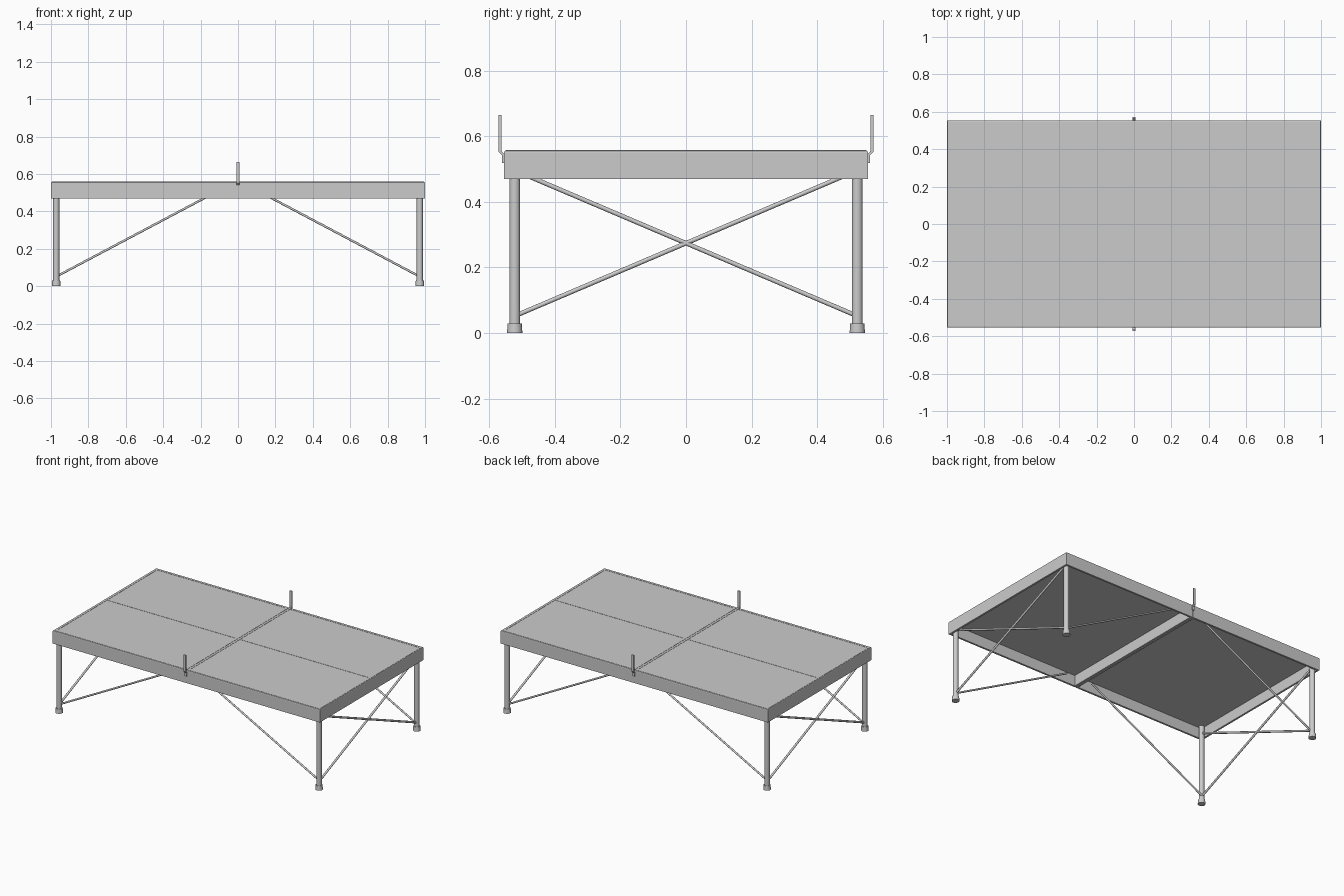
import bpy, bmesh
from mathutils import Vector

if "Cube" in bpy.data.objects:
    bpy.data.objects.remove(bpy.data.objects["Cube"])

HX, HY = 1.0, 0.554          # half length, half width
Z0, Z1 = 0.47, 0.557         # apron bottom, playing surface
WALL, SLAB = 0.018, 0.015    # apron thickness, top thickness


def finish(name, bm):
    bmesh.ops.recalc_face_normals(bm, faces=bm.faces)
    me = bpy.data.meshes.new(name)
    bm.to_mesh(me)
    bm.free()
    ob = bpy.data.objects.new(name, me)
    bpy.context.collection.objects.link(ob)
    return ob


def add_box(bm, lo, hi):
    lo, hi = Vector(lo), Vector(hi)
    vs = bmesh.ops.create_cube(bm, size=1)["verts"]
    for v in vs:
        v.co = Vector([(lo[i] + hi[i]) / 2 + v.co[i] * (hi[i] - lo[i]) for i in range(3)])
    return vs


def rod(name, a, b, r1, r2=None, sides=16):
    a, b = Vector(a), Vector(b)
    d = b - a
    bm = bmesh.new()
    bmesh.ops.create_cone(bm, cap_ends=True, segments=sides, radius1=r1,
                          radius2=r2 or r1, depth=d.length)
    bm.transform(d.to_track_quat('Z', 'Y').to_matrix().to_4x4())
    bmesh.ops.translate(bm, verts=bm.verts, vec=(a + b) / 2)
    ob = finish(name, bm)
    for p in ob.data.polygons:      # smooth sides, flat caps
        p.use_smooth = len(p.vertices) == 4
    return ob


for sx, end in ((-1, "left"), (1, "right")):
    # half table: tray open at the bottom, softened outer top edges
    bm = bmesh.new()
    xs = sorted((sx * 0.0008, sx * HX))
    add_box(bm, (xs[0], -HY, Z0), (xs[1], HY, Z1))
    bm.normal_update()
    bottom = min(bm.faces, key=lambda f: f.calc_center_median().z)
    bmesh.ops.inset_region(bm, faces=[bottom], thickness=WALL)
    res = bmesh.ops.extrude_discrete_faces(bm, faces=[bottom])
    for v in res["faces"][0].verts:
        v.co.z = Z1 - SLAB
    rim = [e for e in bm.edges
           if all(v.co.z > Z1 - 1e-4 for v in e.verts)
           and any(abs(v.co.x) > 0.5 for v in e.verts)]
    bmesh.ops.bevel(bm, geom=rim, offset=0.006, segments=2, profile=0.5, affect='EDGES')
    finish(end + "_table_half", bm)

    # raised court lines: border and centre line
    bm = bmesh.new()
    lo, hi = Z1 - 0.002, Z1 + 0.0015
    w, ox, oy = 0.016, HX - 0.006, HY - 0.006

    def line(x0, x1, y0, y1):
        x0, x1 = sorted((sx * x0, sx * x1))
        add_box(bm, (x0, y0, lo), (x1, y1, hi))

    line(0.001, ox, -oy, -oy + w)
    line(0.001, ox, oy - w, oy)
    line(ox - w, ox, -oy + w, oy - w)
    line(0.001, w, -oy + w, oy - w)
    line(w, ox - w, -0.003, 0.003)
    finish(end + "_court_lines", bm)

    # legs, feet and diagonal braces
    lx, ly = sx * 0.972, 0.522
    for sy, side in ((-1, "front"), (1, "back")):
        tag = f"{side}_{end}_"
        y = sy * ly
        rod(tag + "leg", (lx, y, 0.02), (lx, y, Z1 - SLAB), 0.0165, sides=24)
        rod(tag + "foot", (lx, y, 0), (lx, y, 0.03), 0.0235, 0.0215, sides=24)
        rod(tag + "side_brace", (sx * 0.965, sy * 0.513, 0.055),
            (sx * 0.10, sy * 0.513, 0.513), 0.006, sides=12)
        rod(tag + "cross_brace", (lx, sy * 0.515, 0.055),
            (lx, -sy * 0.515, 0.493), 0.0068, sides=12)

# net posts: cranked flat bars clamped to the sides
profile = [(0.553, 0.518), (0.561, 0.518), (0.561, 0.542), (0.571, 0.553),
           (0.571, 0.665), (0.563, 0.665), (0.563, 0.556), (0.553, 0.545)]
for sy, side in ((-1, "front"), (1, "back")):
    bm = bmesh.new()
    face = bm.faces.new([bm.verts.new((-0.008, sy * y, z)) for y, z in profile])
    res = bmesh.ops.extrude_face_region(bm, geom=[face], use_keep_orig=True)
    bmesh.ops.translate(bm, vec=(0.016, 0, 0),
                        verts=[g for g in res["geom"] if isinstance(g, bmesh.types.BMVert)])
    finish(side + "_net_post", bm)
